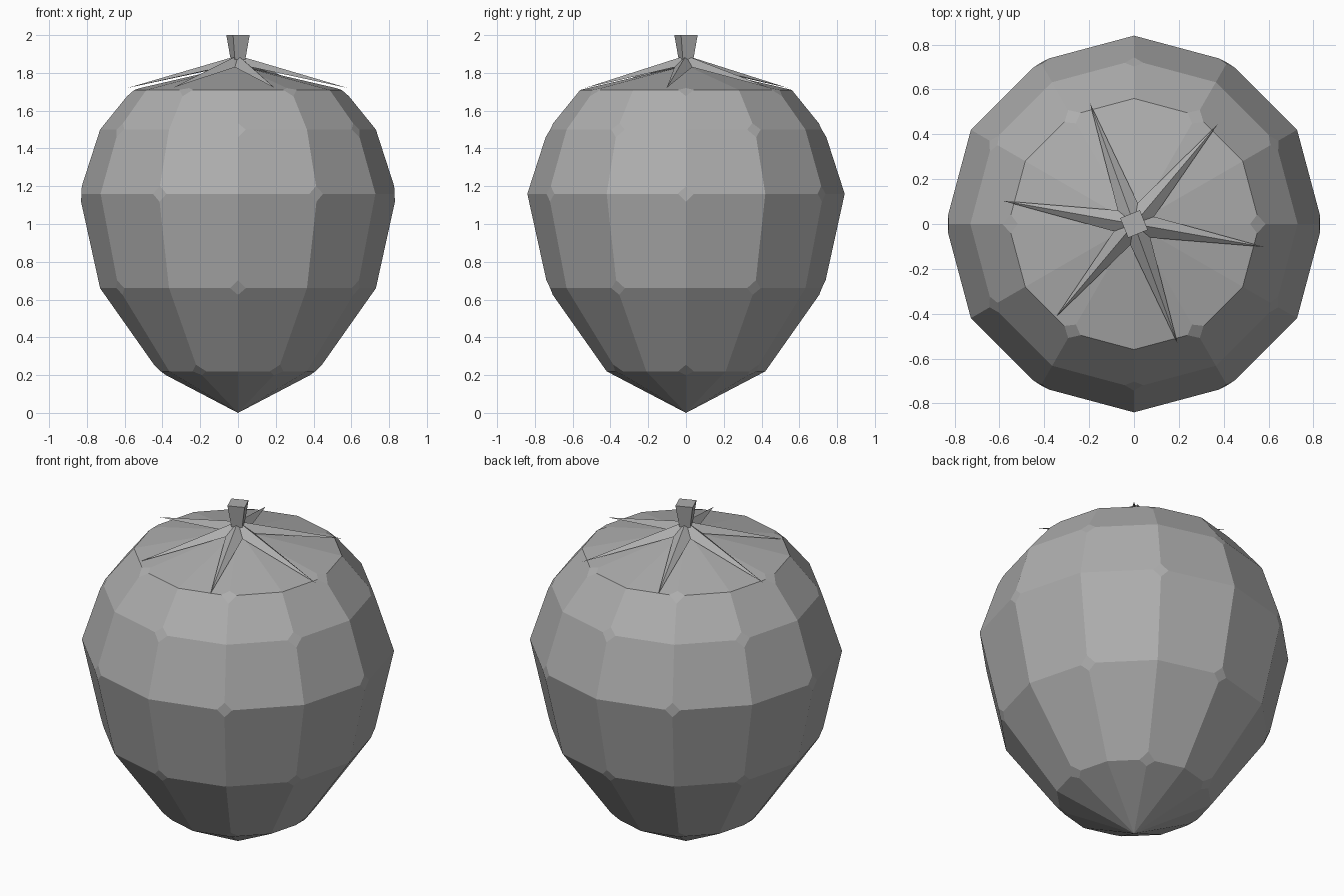
import bpy, bmesh
from math import cos, sin, radians

if "Cube" in bpy.data.objects:
    bpy.data.objects.remove(bpy.data.objects["Cube"])

# Mid grey for every part
grey = bpy.data.materials.new("mid_grey")
grey.diffuse_color = (0.42, 0.42, 0.42, 1)
grey.use_nodes = True
grey.node_tree.nodes["Principled BSDF"].inputs["Base Color"].default_value = grey.diffuse_color


def finish(bm, name):
    bmesh.ops.recalc_face_normals(bm, faces=bm.faces[:])
    me = bpy.data.meshes.new(name)
    bm.to_mesh(me)
    bm.free()
    me.materials.append(grey)
    ob = bpy.data.objects.new(name, me)
    bpy.context.collection.objects.link(ob)
    return ob


def polar(bm, r, deg, z):
    return bm.verts.new((r * cos(radians(deg)), r * sin(radians(deg)), z))


# Fruit body: 12-sided lathe, alternate corners cut off as seed facets
bm = bmesh.new()
profile = [(0.42, 0.22), (0.73, 0.66), (0.84, 1.16), (0.73, 1.5), (0.56, 1.71)]
rings = [[polar(bm, r, 30 * i, z) for i in range(12)] for r, z in profile]
bottom = bm.verts.new((0, 0, 0))
top = bm.verts.new((0, 0, 1.84))
for i in range(12):
    j = (i + 1) % 12
    bm.faces.new((bottom, rings[0][j], rings[0][i]))
    for a, b in zip(rings, rings[1:]):
        bm.faces.new((a[i], a[j], b[j], b[i]))
    bm.faces.new((rings[-1][i], rings[-1][j], top))
seeds = [v for k, ring in enumerate(rings) for i, v in enumerate(ring) if (k + i) % 2 == 0]
bmesh.ops.bevel(bm, geom=seeds, offset=0.043, offset_type='OFFSET', segments=1,
                profile=0.5, affect='VERTICES')
finish(bm, "fruit_body")

# Leaf crown: six ridged, pointed leaves of slightly varied length
bm = bmesh.new()
lengths = [0.58, 0.575, 0.595, 0.54, 0.57, 0.59]
hub = bm.verts.new((0, 0, 1.89))
tips = [polar(bm, r, 50 + 60 * i, 1.72) for i, r in enumerate(lengths)]
ridges = [polar(bm, 0.04, 50 + 60 * i, 1.88) for i in range(6)]
valleys = [polar(bm, 0.095, 80 + 60 * i, 1.83) for i in range(6)]
for i in range(6):
    bm.faces.new((hub, ridges[i], valleys[i]))
    bm.faces.new((hub, valleys[i - 1], ridges[i]))
    bm.faces.new((ridges[i], tips[i], valleys[i]))
    bm.faces.new((ridges[i], valleys[i - 1], tips[i]))
finish(bm, "leaf_crown")

# Stem: square, flaring upward
bm = bmesh.new()
low = [polar(bm, 0.042, 67 + 90 * i, 1.87) for i in range(4)]
high = [polar(bm, 0.067, 67 + 90 * i, 2.0) for i in range(4)]
for i in range(4):
    j = (i + 1) % 4
    bm.faces.new((low[i], low[j], high[j], high[i]))
bm.faces.new(high)
bm.faces.new(low[::-1])
finish(bm, "stem")
